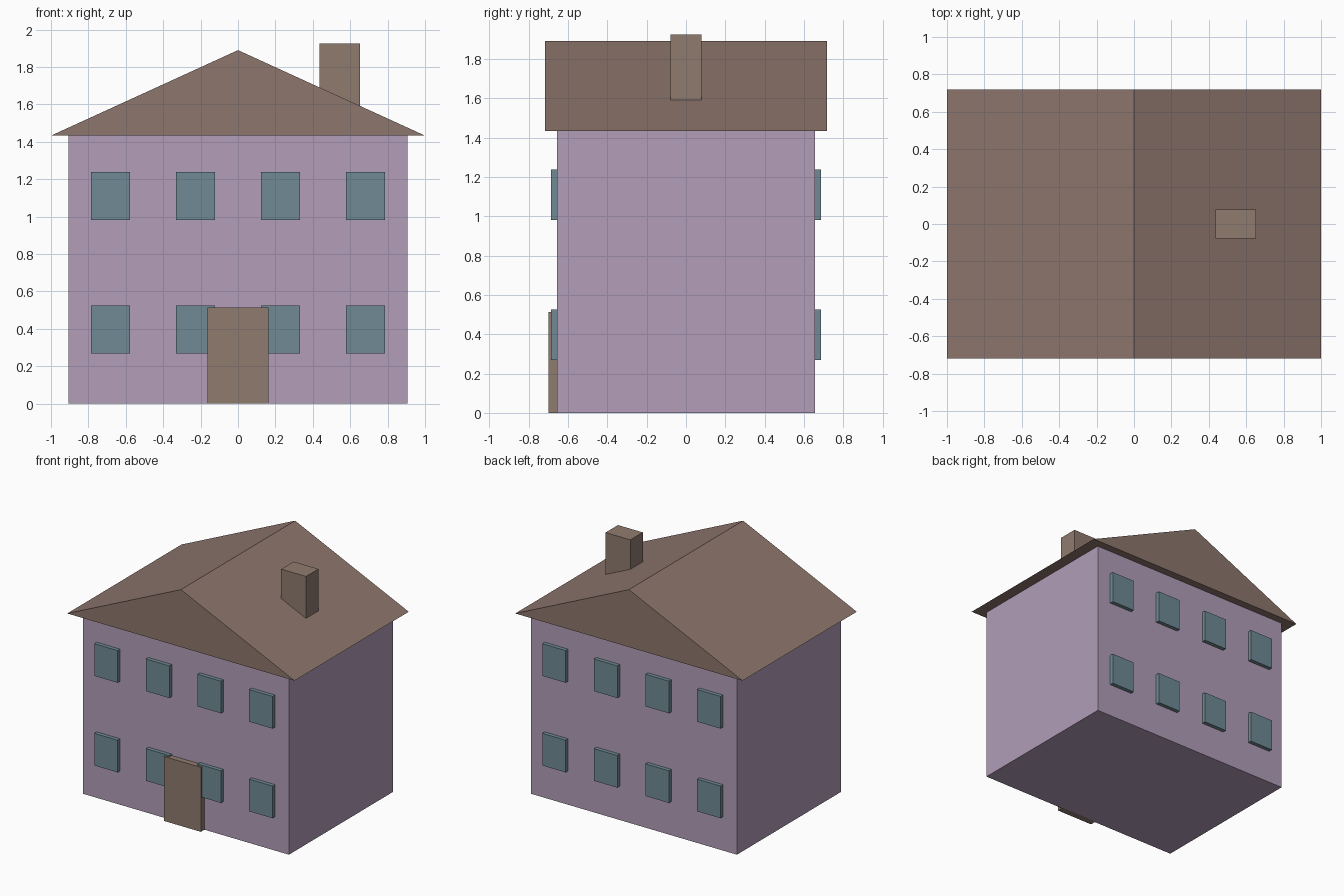
import bpy
import bmesh

cube = bpy.data.objects.get("Cube")
if cube:
    bpy.data.objects.remove(cube, do_unlink=True)


def linear(c):
    c /= 255
    return c / 12.92 if c <= 0.04045 else ((c + 0.055) / 1.055) ** 2.4


def material(name, *rgb):
    color = (*[linear(c) for c in rgb], 1)
    mat = bpy.data.materials.new(name)
    mat.use_nodes = True
    mat.diffuse_color = color
    mat.node_tree.nodes["Principled BSDF"].inputs["Base Color"].default_value = color
    return mat


def prism(name, profile, y0, y1, mat):
    """Extrude an x-z outline from y0 to y1."""
    bm = bmesh.new()
    face = bm.faces.new([bm.verts.new((x, y0, z)) for x, z in profile])
    moved = bmesh.ops.extrude_face_region(bm, geom=[face])["geom"]
    verts = [v for v in moved if isinstance(v, bmesh.types.BMVert)]
    bmesh.ops.translate(bm, verts=verts, vec=(0, y1 - y0, 0))
    bmesh.ops.recalc_face_normals(bm, faces=bm.faces)
    mesh = bpy.data.meshes.new(name)
    bm.to_mesh(mesh)
    bm.free()
    mesh.materials.append(mat)
    obj = bpy.data.objects.new(name, mesh)
    bpy.context.collection.objects.link(obj)
    return obj


def box(name, x0, x1, y0, y1, z0, z1, mat):
    return prism(name, [(x0, z0), (x1, z0), (x1, z1), (x0, z1)], y0, y1, mat)


lilac = material("lilac wall", 178, 157, 185)
roof_brown = material("roof brown", 141, 118, 109)
door_brown = material("door brown", 144, 123, 111)
glass_blue = material("window blue", 112, 138, 148)

WALL_X, WALL_Y, EAVES = 0.907, 0.655, 1.433

# Main body, gabled roof and chimney
box("walls", -WALL_X, WALL_X, -WALL_Y, WALL_Y, 0, EAVES, lilac)
prism("roof", [(-1, EAVES), (1, EAVES), (0, 1.89)], -0.718, 0.718, roof_brown)
box("chimney", 0.435, 0.653, -0.078, 0.078, 1.5, 1.925, door_brown)

# Front door
box("door", -0.163, 0.163, -0.70, -WALL_Y + 0.01, 0, 0.513, door_brown)

# Two rows of four windows on the front and on the back
for side, sign in (("front", -1), ("back", 1)):
    for floor, z in (("lower", 0.397), ("upper", 1.11)):
        for i in range(4):
            x = (i - 1.5) * 0.4545
            y0, y1 = sorted((sign * (WALL_Y - 0.01), sign * 0.686))
            box(f"{side}_{floor}_window_{i + 1}", x - 0.103, x + 0.103,
                y0, y1, z - 0.128, z + 0.128, glass_blue)
